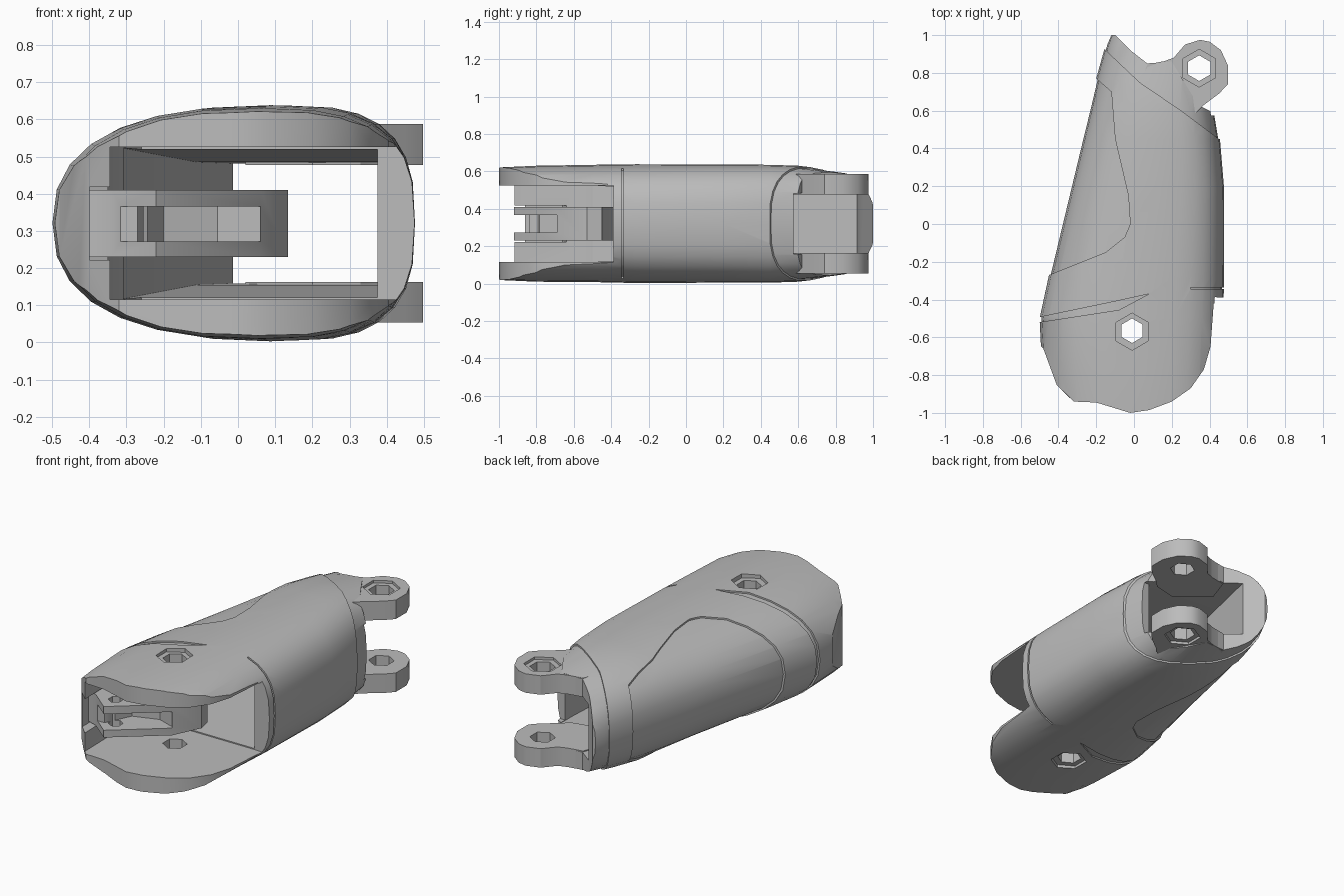
import bpy, bmesh, math

cube = bpy.data.objects.get("Cube")
if cube:
    bpy.data.objects.remove(cube, do_unlink=True)

grey = bpy.data.materials.new("plain grey")
grey.use_nodes = True
colour = (0.5, 0.5, 0.5, 1)
grey.diffuse_color = colour
grey.node_tree.nodes["Principled BSDF"].inputs["Base Color"].default_value = colour


def loft(name, rings):
    """Skin equal-length rings of points into a closed solid."""
    bm = bmesh.new()
    loops = [[bm.verts.new(p) for p in ring] for ring in rings]
    n = len(loops[0])
    for a, b in zip(loops, loops[1:]):
        for i in range(n):
            j = (i + 1) % n
            bm.faces.new((a[i], a[j], b[j], b[i]))
    bm.faces.new(loops[0])
    bm.faces.new(loops[-1])
    bmesh.ops.recalc_face_normals(bm, faces=bm.faces)
    mesh = bpy.data.meshes.new(name)
    bm.to_mesh(mesh)
    bm.free()
    mesh.materials.append(grey)
    ob = bpy.data.objects.new(name, mesh)
    bpy.context.collection.objects.link(ob)
    return ob


def prism(name, outline, z0, z1):
    return loft(name, [[(x, y, z) for x, y in outline] for z in (z0, z1)])


def hexagon(cx, cy, r):
    angles = [math.tau * (i + 0.5) / 6 for i in range(6)]
    return [(cx + r * math.cos(a), cy + r * math.sin(a)) for a in angles]


def combine(ob, other, operation):
    other.hide_render = True
    mod = ob.modifiers.new("combine", 'BOOLEAN')
    mod.operation = operation
    mod.solver = 'EXACT'
    mod.object = other
    bpy.context.view_layer.objects.active = ob
    bpy.ops.object.modifier_apply(modifier=mod.name)
    bpy.data.objects.remove(other, do_unlink=True)


def cut(ob, other):
    combine(ob, other, 'DIFFERENCE')


# Stations along the body: y, left x, right x, bottom z, top z
STATIONS = [(-1.02, -0.46, 0.42, 0.02, 0.62), (-0.8, -0.485, 0.46, 0.01, 0.63),
            (-0.5, -0.5, 0.474, 0.008, 0.635), (-0.27, -0.45, 0.476, 0.003, 0.638),
            (0.2, -0.337, 0.476, 0.005, 0.637), (0.45, -0.277, 0.455, 0.005, 0.635),
            (0.6, -0.24, 0.43, 0.01, 0.63), (0.77, -0.2, 0.43, 0.03, 0.61),
            (0.95, -0.15, 0.42, 0.055, 0.585), (1.02, -0.12, 0.42, 0.09, 0.55)]


def body_loft(name, inset):
    """Cross-sections are fuller on the right half and rounder on the left."""
    rings = []
    for y, x0, x1, z0, z1 in STATIONS:
        mid = x0 + (x1 - x0) * 0.58
        ring = []
        for i in range(28):
            c, s = math.cos(math.tau * i / 28), math.sin(math.tau * i / 28)
            half, power = (x1 - mid, 0.7) if c > 0 else (mid - x0, 0.83)
            ring.append((mid + math.copysign(abs(c) ** power, c) * (half - inset), y,
                         (z0 + z1) / 2
                         + math.copysign(abs(s) ** power, s) * ((z1 - z0) / 2 - inset)))
        rings.append(ring)
    return loft(name, rings)


# Outer skin, with the side panel, seams and rear collar lowered to an inner core
body = body_loft("finger_body", 0)
side_panel = [(-0.7, -0.3), (-0.45, -0.27), (-0.15, -0.15), (-0.05, -0.07), (-0.02, 0),
              (-0.03, 0.15), (-0.1, 0.45), (-0.12, 0.7), (-0.2, 0.77), (-0.7, 0.8)]
wedge_seam = [(-0.7, -0.55), (-0.08, -0.455), (0.08, -0.37), (-0.1, -0.41), (-0.7, -0.535)]
side_seam = [(0.3, -0.345), (0.7, -0.345), (0.7, -0.335), (0.3, -0.335)]
collar = [(-0.3, 1.1), (-0.16, 0.93), (0.03, 0.75), (0.25, 0.6), (0.45, 0.45),
          (0.7, 0.44), (0.7, 1.1)]
for outline in (side_panel, wedge_seam, side_seam, collar):
    cut(body, prism("recess", outline, -0.1, 0.8))
combine(body, body_loft("core", 0.009), 'UNION')

# Plan outline: rounded nose and scooped rear edge
plan = [(-0.7, 1.1), (-0.13, 1.0), (-0.1, 1.0), (-0.02, 0.92), (0.07, 0.85), (0.2, 0.86),
        (0.34, 0.63), (0.42, 0.59), (0.7, 0.58), (0.7, -0.415), (0.422, -0.42),
        (0.405, -0.65), (0.37, -0.77), (0.3, -0.87), (0.2, -0.94), (0.08, -0.985),
        (-0.02, -1.0), (-0.2, -0.945), (-0.32, -0.94), (-0.41, -0.85), (-0.48, -0.66),
        (-0.7, -0.45)]
combine(body, prism("plan", plan, -0.2, 0.9), 'INTERSECT')

# Front mouth, open toward the front and one side, with a notch beside the fork
mouth = [(-0.34, -1.1), (0.7, -1.1), (0.7, -0.4), (0.375, -0.385), (-0.26, -0.385),
         (-0.35, -0.6)]
cut(body, prism("mouth", mouth, 0.115, 0.525))
cut(body, prism("notch", [(-0.4, -1.1), (-0.3, -1.1), (-0.3, -0.62), (-0.4, -0.66)],
                0.222, 0.418))

# Tapering hollow through the body, and the side opening behind it
hollow = [(-0.5, -0.31, 0.375, 0.117, 0.523), (0.5, -0.11, 0.375, 0.155, 0.485),
          (1.1, 0.03, 0.375, 0.16, 0.48)]
cut(body, loft("hollow", [[(a, y, c), (b, y, c), (b, y, d), (a, y, d)]
                          for y, a, b, c, d in hollow]))
cut(body, prism("rear_opening", [(0.1, 0.575), (0.7, 0.575), (0.7, 1.1), (0.1, 1.1)],
                0.159, 0.481))

# Hinge holes with shallow hexagonal seats
cut(body, prism("hinge_hole", hexagon(-0.01, -0.565, 0.065), -0.1, 0.8))
for z0, z1 in ((-0.1, 0.03), (0.61, 0.8)):
    cut(body, prism("hinge_seat", hexagon(-0.01, -0.57, 0.098), z0, z1))

# Rear lugs, one above the other
lug = [(0.02, 0.7), (0.2, 0.56), (0.33, 0.59), (0.37, 0.63), (0.45, 0.69), (0.497, 0.74),
       (0.497, 0.84), (0.46, 0.92), (0.4, 0.965), (0.35, 0.975), (0.27, 0.95),
       (0.21, 0.88), (0.16, 0.862), (0.07, 0.845)]
lugs = []
for label, z0, z1, s0, s1 in (("lower_lug", 0.053, 0.163, 0.0, 0.068),
                              ("upper_lug", 0.477, 0.587, 0.572, 0.7)):
    ob = prism(label, lug, z0, z1)
    cut(ob, prism("lug_hole", hexagon(0.345, 0.825, 0.068), -0.1, 0.8))
    cut(ob, prism("lug_seat", hexagon(0.345, 0.825, 0.1), s0, s1))
    lugs.append(ob)

# Forked anchor inside the mouth, fixed to the closed side wall
fork = [(-0.41, -0.66), (-0.4, -0.8), (-0.34, -0.82), (-0.22, -0.92), (0.06, -0.69),
        (0.135, -0.53), (0.12, -0.45), (-0.1, -0.4), (-0.28, -0.3), (-0.33, -0.4)]
anchor = prism("tendon_anchor", fork, 0.23, 0.41)
slot = [(-0.6, -1.1), (0.06, -1.1), (0.06, -0.68), (-0.055, -0.64), (-0.2, -0.69),
        (-0.27, -0.84), (-0.6, -0.84)]
cut(anchor, prism("fork_slot", slot, 0.272, 0.366))
cut(anchor, prism("pin_hole", hexagon(-0.22, -0.81, 0.04), 0.1, 0.6))
cut(anchor, prism("hinge_bore", hexagon(-0.01, -0.565, 0.065), 0.1, 0.6))

# Shading
for ob in [body, anchor] + lugs:
    bpy.ops.object.select_all(action='DESELECT')
    ob.select_set(True)
    bpy.context.view_layer.objects.active = ob
    bpy.ops.object.shade_smooth_by_angle(angle=math.radians(30))
